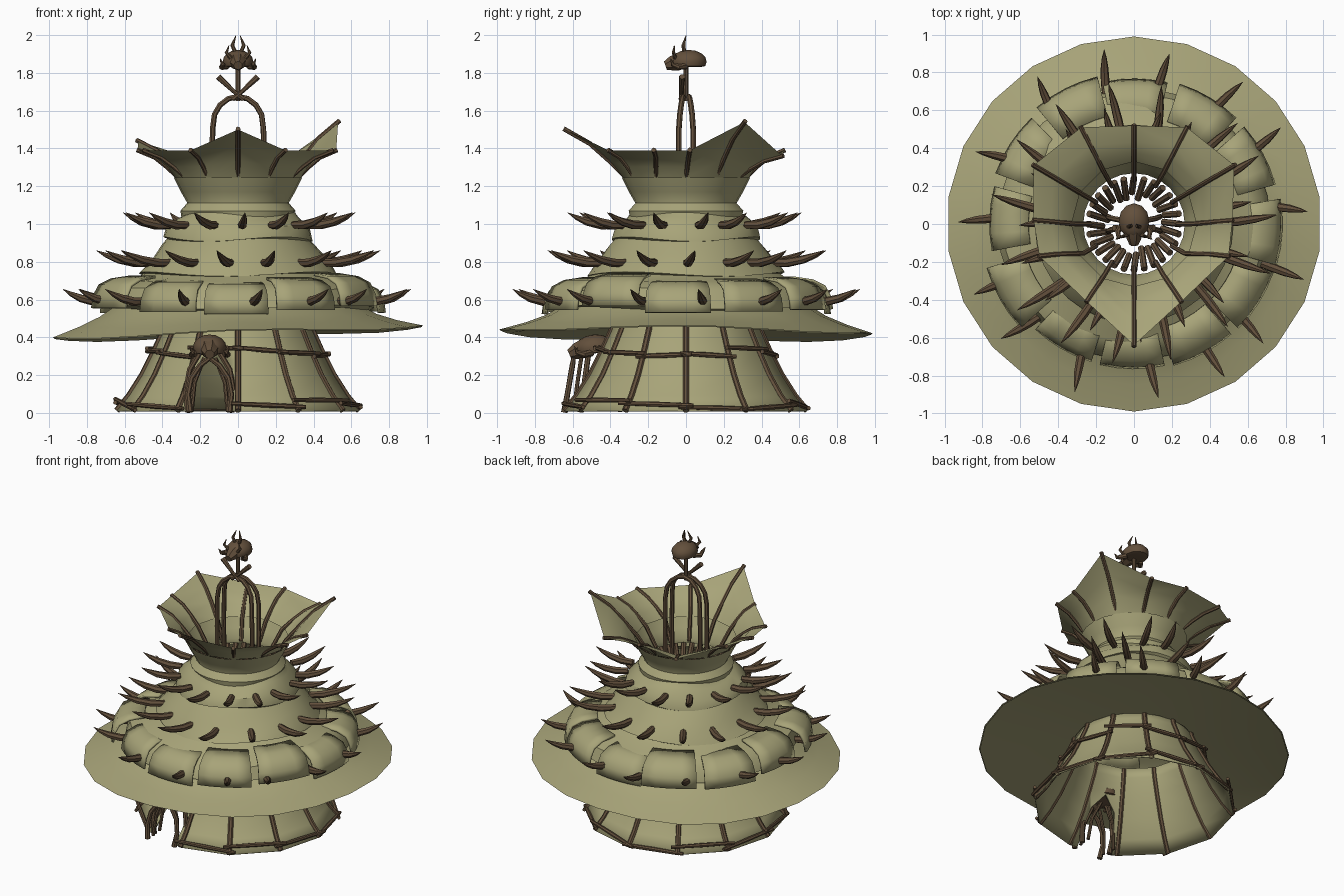
import bpy, bmesh, math, random
from mathutils import Vector, Matrix

if "Cube" in bpy.data.objects:
    bpy.data.objects.remove(bpy.data.objects["Cube"])
random.seed(4)
rad, cos, sin, pi = math.radians, math.cos, math.sin, math.pi


def material(name, col):
    m = bpy.data.materials.new(name)
    m.diffuse_color = (*col, 1)
    m.use_nodes = True
    m.node_tree.nodes["Principled BSDF"].inputs["Base Color"].default_value = m.diffuse_color
    return m


HIDE = material("hide", (0.39, 0.37, 0.19))
BONE = material("dark_wood", (0.125, 0.08, 0.045))


def finish(bm, name, mat, angle=40):
    me = bpy.data.meshes.new(name)
    bm.to_mesh(me)
    bm.free()
    ob = bpy.data.objects.new(name, me)
    bpy.context.collection.objects.link(ob)
    me.materials.append(mat)
    bpy.ops.object.select_all(action='DESELECT')
    ob.select_set(True)
    bpy.context.view_layer.objects.active = ob
    bpy.ops.object.shade_smooth_by_angle(angle=rad(angle))
    return ob


def pol(r, deg, z):
    return Vector((r * cos(rad(deg)), r * sin(rad(deg)), z))


def grid(bm, rings, closed=True):
    vs = [[bm.verts.new(p) for p in ring] for ring in rings]
    n = len(vs[0])
    for a, b in zip(vs, vs[1:]):
        for i in range(n if closed else n - 1):
            j = (i + 1) % n
            bm.faces.new((b[i], b[j], a[j], a[i]))
    return vs


def lathe(name, prof, n, wave=lambda d, k: 0, start=0, angle=40):
    # profile runs top to bottom, wave lifts each ring by angle
    bm = bmesh.new()
    degs = [start + 360 * i / n for i in range(n)]
    grid(bm, [[pol(r, d, z + wave(d, k)) for d in degs] for k, (r, z) in enumerate(prof)])
    bmesh.ops.recalc_face_normals(bm, faces=bm.faces)
    return finish(bm, name, HIDE, angle)


def tube(bm, pts, radii, sides=7):
    # capped tube along a path, radii is one number or one per point
    pts = [Vector(p) for p in pts]
    if not isinstance(radii, (list, tuple)):
        radii = [radii] * len(pts)
    rings, side = [], None
    for i, p in enumerate(pts):
        t = (pts[min(i + 1, len(pts) - 1)] - pts[max(i - 1, 0)]).normalized()
        side = (t.orthogonal() if side is None else side - t * side.dot(t)).normalized()
        up = t.cross(side)
        rings.append([p + radii[i] * (side * cos(2 * pi * k / sides) + up * sin(2 * pi * k / sides))
                      for k in range(sides)])
    vs = grid(bm, rings[::-1])
    bm.faces.new(vs[0][::-1])
    bm.faces.new(vs[-1])


# ---- lower tent wall with arched doorway
wall_prof = [(0.38, 0.50), (0.395, 0.44), (0.44, 0.34), (0.51, 0.2), (0.58, 0.09), (0.645, 0.012)]
wall = lathe("tent_wall", wall_prof, 12, angle=35)
sol = wall.modifiers.new("thick", 'SOLIDIFY')
sol.thickness = 0.008
DOOR = -105
out = pol(1, DOOR, 0)
across = Vector((-out.y, out.x, 0))
arch = [(-0.115, -0.1), (-0.105, 0.12), (-0.08, 0.23), (0, 0.32), (0.08, 0.23), (0.105, 0.12), (0.115, -0.1)]
bm = bmesh.new()
vs = grid(bm, [[out * d + across * x + Vector((0, 0, z)) for x, z in arch] for d in (0.3, 0.9)])
bm.faces.new(vs[0])
bm.faces.new(vs[1][::-1])
bmesh.ops.recalc_face_normals(bm, faces=bm.faces)
cutter = finish(bm, "door_cutter", HIDE)
cutter.hide_render = True
boo = wall.modifiers.new("door", 'BOOLEAN')
boo.operation, boo.object, boo.solver = 'DIFFERENCE', cutter, 'EXACT'
bpy.context.view_layer.objects.active = wall
for m in ("thick", "door"):
    bpy.ops.object.modifier_apply(modifier=m)
bpy.data.objects.remove(cutter)

# ---- wall poles and lashed rails
bm = bmesh.new()
for i in range(12):
    tube(bm, [pol(r - 0.003, 30 * i, z) for r, z in wall_prof], 0.017)
finish(bm, "wall_poles", BONE)
bm = bmesh.new()
for i in range(12):
    for r, z in ((0.64, 0.045), (0.475, 0.32)):
        if i == 8 and z < 0.1:
            continue
        a, b = pol(r, 30 * i, z + random.uniform(-.03, .03)), pol(r, 30 * i + 30, z + random.uniform(-.03, .03))
        e = (b - a) * 0.12
        tube(bm, [a - e, (a + b) / 2, b + e], [0.011, 0.014, 0.011])
finish(bm, "wall_rails", BONE)

# ---- wide brim and layered roof
lathe("brim", [(0.60, 0.60), (0.66, 0.565), (0.74, 0.515), (0.85, 0.47), (0.99, 0.425)], 22,
      lambda d, k: (k / 4) ** 2 * (0.032 * cos(rad(d)) - 0.01 * sin(rad(d)) + 0.01 * cos(rad(4 * d)) - 0.004), 90)
lathe("brim_underside", [(0.385, 0.475), (0.7, 0.455), (0.985, 0.42)], 22,
      lambda d, k: (k / 2) ** 2 * (0.032 * cos(rad(d)) - 0.01 * sin(rad(d)) + 0.01 * cos(rad(4 * d)) - 0.004), 90)
ripple = lambda d, k: 0.012 * sin(rad(3 * d + 50 * k)) * (k > 1)
lathe("roof_lower", [(0.46, 0.77), (0.53, 0.715), (0.62, 0.69), (0.69, 0.65), (0.72, 0.56), (0.69, 0.55)], 30, ripple)
lathe("roof_middle", [(0.35, 0.95), (0.40, 0.895), (0.45, 0.83), (0.50, 0.77), (0.525, 0.735), (0.49, 0.725)], 30, ripple)
lathe("roof_upper", [(0.27, 1.11), (0.305, 1.07), (0.30, 1.05), (0.32, 1.03), (0.38, 0.98), (0.395, 0.92), (0.37, 0.91)],
      30, ripple)

# ---- hide flaps hanging over the lowest tier
bm = bmesh.new()
for i in range(12):
    c, s = -92 + 30 * i + random.uniform(-2, 2), random.uniform(0.99, 1.06)
    dz = random.uniform(-0.015, 0.03)
    grid(bm, [[pol(r * s, c + w, z + dz) for w in (-13, -6, 0, 6, 13)] for r, z in
              ((0.755, 0.535), (0.745, 0.6), (0.72, 0.65), (0.66, 0.68), (0.56, 0.695))], False)
flaps = finish(bm, "roof_flaps", HIDE)
flaps.modifiers.new("thick", 'SOLIDIFY').thickness = 0.015

# ---- three rings of upturned spikes
for name, r, z, length, start in (("spikes_lower", 0.69, 0.58, 0.24, -87), ("spikes_middle", 0.46, 0.785, 0.29, -95),
                                  ("spikes_upper", 0.37, 0.985, 0.25, -88)):
    bm = bmesh.new()
    for i in range(15):
        d = start + 24 * i + random.uniform(-3, 3)
        tw, k = random.uniform(-4, 4), length * random.uniform(0.94, 1.06)
        tube(bm, [pol(r + k * t, d + tw * t, z + h) for t, h in
                  ((0, 0.01), (0.3, 0.01), (0.6, 0.027), (0.82, 0.05), (1, 0.075))],
             [0.021, 0.024, 0.021, 0.013, 0.001])
    finish(bm, name, BONE)

# ---- neck and flared collar with three raised points
lathe("neck", [(0.34, 1.245), (0.302, 1.17), (0.268, 1.11), (0.27, 1.08)], 24)
rim = [(0.52, 0.02, 1.39), (0.53, 0.31, 1.54), (0.28, 0.51, 1.36), (0, 0.52, 1.39), (-0.28, 0.51, 1.36),
       (-0.53, 0.31, 1.44), (-0.53, 0.02, 1.39), (-0.5, -0.17, 1.39), (-0.25, -0.41, 1.39), (0, -0.64, 1.5),
       (0.25, -0.41, 1.39), (0.5, -0.17, 1.39)]
ribs = []
for i, p in enumerate(rim):
    p, base = Vector(p), pol(0.33, 30 * i, 1.24)
    rib = []
    for t in (0, 0.33, 0.66, 1):
        q = base.lerp(p, t)
        q.z += 0.06 * t * (1 - t)
        q.xy = q.xy * (1 - 0.22 * t * (1 - t))
        rib.append(q)
    ribs.append(rib)
bm = bmesh.new()
grid(bm, [[rib[k] for rib in ribs] for k in range(4)][::-1])
bmesh.ops.recalc_face_normals(bm, faces=bm.faces)
finish(bm, "collar", HIDE)
bm = bmesh.new()
for i, rib in enumerate(ribs):
    tip = rib[3] + (rib[3] - rib[2]) * 0.06
    tube(bm, [pol(0.23, 30 * i, 1.11), rib[0] - pol(0.02, 30 * i, 0)] + rib[1:3] + [tip], 0.013)
finish(bm, "collar_ribs", BONE)
bm = bmesh.new()
for i in range(28):
    d = 360 * i / 28
    tube(bm, [pol(0.245, d, 1.09), pol(random.uniform(0.13, 0.17), d + 4, 0.99)], 0.018)
finish(bm, "smoke_hole_sticks", BONE)

# ---- twin hoops above the smoke hole, mast and crossed bones
bm = bmesh.new()
for s in (-1, 1):
    pts = [(-0.135, 1.08), (-0.137, 1.3), (-0.135, 1.5)]
    pts += [(-0.135 * cos(pi * k / 8), 1.52 + 0.155 * sin(pi * k / 8)) for k in range(1, 8)]
    pts += [(0.135, 1.5), (0.137, 1.3), (0.135, 1.08)]
    tube(bm, [(x, s * (0.01 + 0.028 * math.sqrt(min(1, max(0, (1.68 - z) / 0.16)))), z) for x, z in pts], 0.015)
tube(bm, [(0, 0, 1.65), (0, 0, 1.84)], 0.013)
for s in (-1, 1):
    tube(bm, [(s * 0.03, -0.025, 1.66), (-s * 0.02, -0.025, 1.70), (-s * 0.105, -0.02, 1.78)],
         [0.014, 0.011, 0.017])
finish(bm, "hoops_and_mast", BONE)

# ---- pointed bone arches framing the door
bm = bmesh.new()
for y, w, h in ((-0.645, 0.115, 0.29), (-0.56, 0.125, 0.36)):
    for s in (-1, 1):
        tube(bm, [(-0.15 + s * w * x, y + 0.05 * z / 0.3, z * h / 0.3) for x, z in
                  ((0.9, 0.004), (1.0, 0.1), (0.85, 0.19), (0.45, 0.26), (-0.12, 0.31))],
             [0.018, 0.015, 0.015, 0.015, 0.011])
        tube(bm, [(-0.15 + s * (w - 0.02), y + 0.05, 0.01), (-0.15 + s * (w - 0.035), y + 0.07, 0.16),
                  (-0.15 + s * 0.03, y + 0.09, 0.29)], 0.011)
finish(bm, "door_arches", BONE)


# ---- beast skull: domed cranium, short snout, cheek tusks and horns
def skull(name, c, size, horns, tilt):
    bm = bmesh.new()
    bmesh.ops.create_uvsphere(bm, u_segments=12, v_segments=8, radius=1,
                              matrix=Matrix.Translation((0, 0.15, 0)) @ Matrix.Diagonal((0.85, 1.0, 0.65, 1)))
    for v in bm.verts:
        v.co.z = max(v.co.z, -0.3)
    tube(bm, [(0, -0.4, 0.0), (0, -0.8, -0.1), (0, -1.15, -0.22)], [0.5, 0.42, 0.25])
    for s in (-1, 1):
        tube(bm, [(s * 0.6, 0, -0.25), (s * 0.9, -0.4, -0.3), (s * 0.85, -0.75, -0.15), (s * 1.0, -0.85, 0.15)],
             [0.18, 0.17, 0.12, 0.02])
        if horns:
            tube(bm, [(s * 0.15, -0.1, 0.5), (s * 0.32, -0.15, 0.9), (s * 0.12, 0.0, 1.45)], [0.12, 0.11, 0.02])
            tube(bm, [(s * 0.4, -0.6, 0.2), (s * 0.65, -0.7, 0.5), (s * 0.5, -0.65, 0.9)], [0.12, 0.1, 0.02])
    bmesh.ops.transform(bm, matrix=Matrix.Translation(c) @ Matrix.Rotation(tilt, 4, 'X') @ Matrix.Scale(size, 4),
                        verts=bm.verts)
    finish(bm, name, BONE)


skull("top_skull", (0, 0, 1.86), 0.095, True, 0)
skull("door_skull", (-0.15, -0.50, 0.345), 0.105, False, 0.1)
